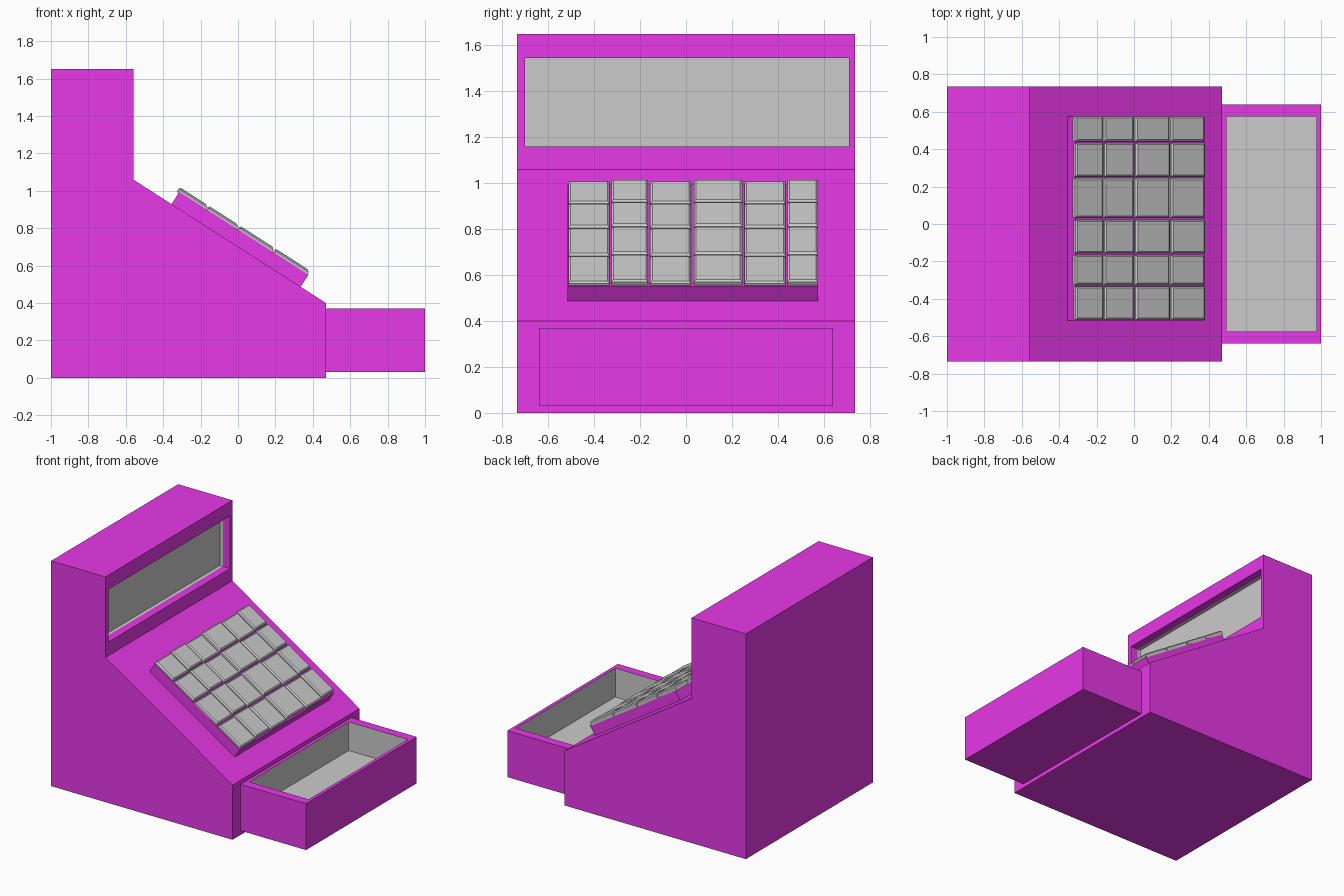
import bpy, bmesh, math
from mathutils import Vector

if "Cube" in bpy.data.objects:
    bpy.data.objects.remove(bpy.data.objects["Cube"])

purple = bpy.data.materials.new("purple")
purple.diffuse_color = (0.8, 0.04, 0.8, 1)
purple.use_nodes = True
purple.node_tree.nodes["Principled BSDF"].inputs["Base Color"].default_value = purple.diffuse_color


def finish(bm, name, material=None):
    mesh = bpy.data.meshes.new(name)
    bm.to_mesh(mesh)
    bm.free()
    obj = bpy.data.objects.new(name, mesh)
    bpy.context.collection.objects.link(obj)
    if material:
        mesh.materials.append(material)
    return obj


def add_box(bm, lo, hi):
    lo, hi = Vector(lo), Vector(hi)
    verts = bmesh.ops.create_cube(bm, size=1)["verts"]
    for v in verts:
        v.co = (lo + hi) / 2 + v.co * (hi - lo)
    bm.normal_update()
    return list({f for v in verts for f in v.link_faces})


def facing(faces, direction):
    """The flat face that looks most directly along a direction."""
    return max(faces, key=lambda f: f.normal.dot(Vector(direction)))


def cut_opening(bm, face, lo, hi, push=None):
    """Inset a face to a given rectangle, optionally sink it, leave it open."""
    bmesh.ops.inset_region(bm, faces=[face], thickness=0.02)
    mid = face.calc_center_median()
    for v in face.verts:
        for i in range(3):
            if lo[i] is not None:
                v.co[i] = lo[i] if v.co[i] < mid[i] else hi[i]
    if push:
        face = bmesh.ops.extrude_discrete_faces(bm, faces=[face])["faces"][0]
        bmesh.ops.translate(bm, verts=face.verts[:], vec=push)
    bmesh.ops.delete(bm, geom=[face], context="FACES_ONLY")


def lining(name, lo, hi, open_dir):
    """Grey open box seen from the inside."""
    bm = bmesh.new()
    faces = add_box(bm, lo, hi)
    bmesh.ops.delete(bm, geom=[facing(faces, open_dir)], context="FACES_ONLY")
    bmesh.ops.reverse_faces(bm, faces=bm.faces[:])
    return finish(bm, name)


# Register body: side profile extruded across, with a display recess
profile = [(-1, 0), (0.47, 0), (0.47, 0.40), (-0.56, 1.06), (-0.56, 1.65), (-1, 1.65)]
bm = bmesh.new()
side = bm.faces.new([bm.verts.new((x, -0.735, z)) for x, z in profile])
new = bmesh.ops.extrude_face_region(bm, geom=[side], use_keep_orig=True)["geom"]
bmesh.ops.translate(bm, vec=(0, 1.47, 0),
                    verts=[g for g in new if isinstance(g, bmesh.types.BMVert)])
bmesh.ops.recalc_face_normals(bm, faces=bm.faces[:])
bm.normal_update()
upper = facing([f for f in bm.faces if f.calc_center_median().z > 1.1], (1, 0, 0))
cut_opening(bm, upper, (None, -0.70, 1.16), (None, 0.71, 1.545), (-0.06, 0, 0))
finish(bm, "register_body", purple)
lining("display_screen", (-0.645, -0.70, 1.16), (-0.62, 0.71, 1.545), (1, 0, 0))

# Open cash drawer
bm = bmesh.new()
top = facing(add_box(bm, (0.465, -0.64, 0.03), (1.0, 0.64, 0.37)), (0, 0, 1))
cut_opening(bm, top, (0.495, -0.575, None), (0.975, 0.575, None))
finish(bm, "drawer", purple)
lining("drawer_lining", (0.495, -0.575, 0.16), (0.975, 0.575, 0.37), (0, 0, 1))


# Keypad parts are built flat, then laid on the slope
def lay_on_slope(obj):
    obj.location = (-0.56, 0, 1.06)
    obj.rotation_euler.y = math.atan2(0.66, 1.03)


bm = bmesh.new()
add_box(bm, (0.243, -0.515, -0.01), (1.063, 0.575, 0.077))
lay_on_slope(finish(bm, "keypad_base", purple))

# Keys: chamfered blocks, every other column slightly higher
rows = [(0.237, 0.412), (0.421, 0.608), (0.619, 0.834), (0.845, 1.058)]
columns = [(-0.512, -0.333), (-0.325, -0.165), (-0.156, 0.022),
           (0.034, 0.245), (0.254, 0.434), (0.442, 0.575)]
bm = bmesh.new()
for u0, u1 in rows:
    for i, (y0, y1) in enumerate(columns):
        lift = 0.004 * (i % 2)
        shift = -0.006 * (i % 2)
        faces = add_box(bm, (u0 + shift, y0, 0.07), (u1 + shift, y1, 0.088 + lift))
        bmesh.ops.inset_region(bm, faces=[facing(faces, (0, 0, 1))],
                               thickness=0.013, depth=0.008)
lay_on_slope(finish(bm, "keys"))
